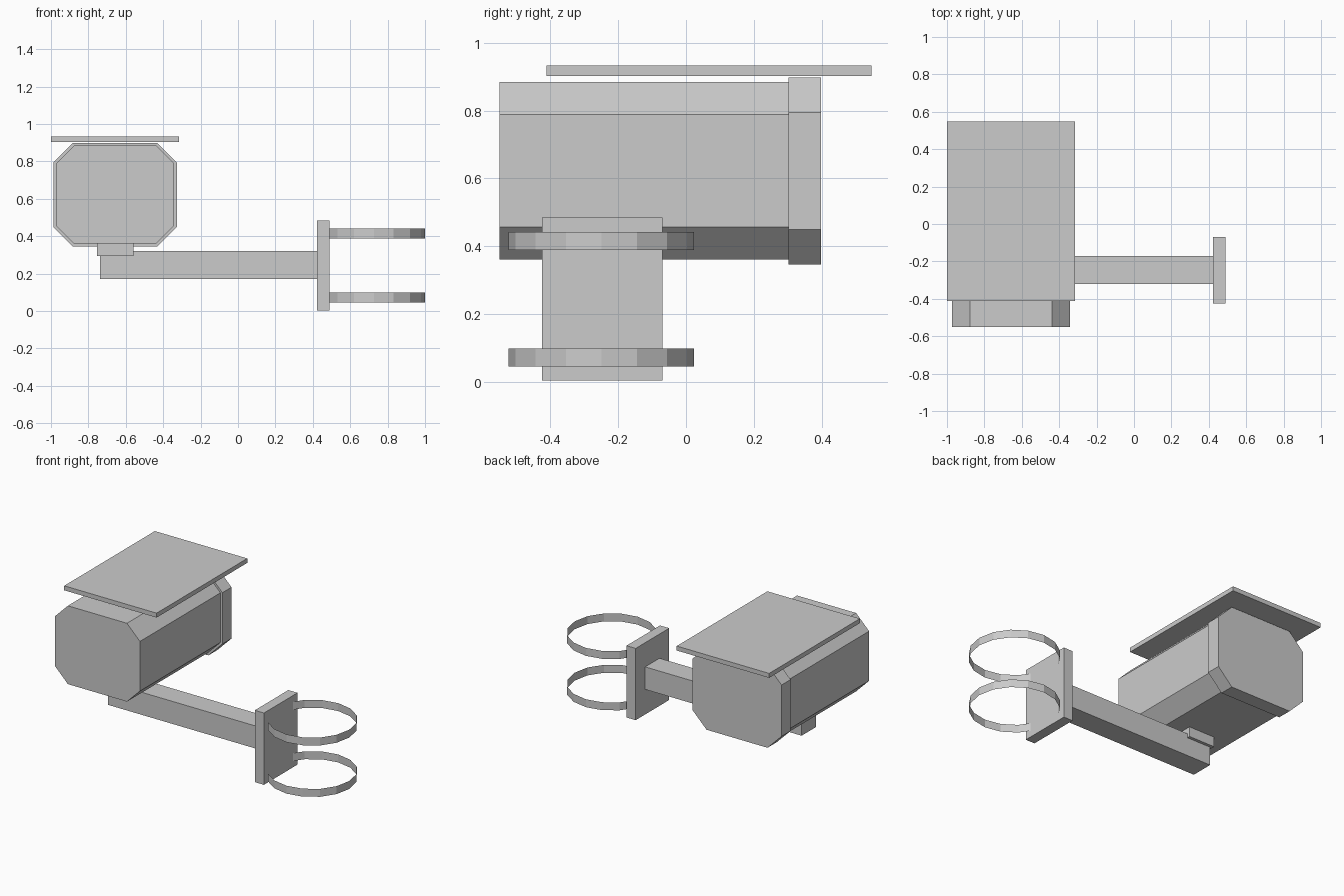
import bpy, bmesh, math

cube = bpy.data.objects.get("Cube")
if cube:
    bpy.data.objects.remove(cube, do_unlink=True)

grey = bpy.data.materials.new("plain grey")
grey.use_nodes = True
GREY = (0.6, 0.6, 0.6, 1)
grey.diffuse_color = GREY
grey.node_tree.nodes["Principled BSDF"].inputs["Base Color"].default_value = GREY


def finish(name, bm):
    mesh = bpy.data.meshes.new(name)
    bm.to_mesh(mesh)
    bm.free()
    mesh.materials.append(grey)
    obj = bpy.data.objects.new(name, mesh)
    bpy.context.collection.objects.link(obj)
    return obj


def prism(name, profile, y0, y1):
    """Extrude an x-z outline from y0 to y1."""
    bm = bmesh.new()
    face = bm.faces.new([bm.verts.new((x, y0, z)) for x, z in profile])
    new = bmesh.ops.extrude_face_region(bm, geom=[face])["geom"]
    moved = [v for v in new if isinstance(v, bmesh.types.BMVert)]
    bmesh.ops.translate(bm, vec=(0, y1 - y0, 0), verts=moved)
    bmesh.ops.recalc_face_normals(bm, faces=bm.faces)
    return finish(name, bm)


def box(name, x0, x1, y0, y1, z0, z1):
    return prism(name, [(x0, z0), (x1, z0), (x1, z1), (x0, z1)], y0, y1)


def octagon(x0, x1, z0, z1, cut):
    return [(x0 + cut, z0), (x1 - cut, z0), (x1, z0 + cut), (x1, z1 - cut),
            (x1 - cut, z1), (x0 + cut, z1), (x0, z1 - cut), (x0, z0 + cut)]


def band(name, cx, cy, radius, z0, z1, sides=16):
    """Open strap ring without thickness."""
    bm = bmesh.new()
    rows = [[bm.verts.new((cx + radius * math.cos(math.tau * i / sides),
                           cy + radius * math.sin(math.tau * i / sides), z))
             for i in range(sides)] for z in (z0, z1)]
    low, high = rows
    for i in range(sides):
        j = (i + 1) % sides
        bm.faces.new((low[i], low[j], high[j], high[i]))
    return finish(name, bm)


# Chamfered housing with a slightly larger end cap
prism("housing", octagon(-0.972, -0.342, 0.36, 0.885, 0.096), -0.55, 0.302)
prism("end_cap", octagon(-0.987, -0.327, 0.346, 0.898, 0.104), 0.302, 0.398)

# Sun shield above the housing
box("sun_shield", -1.0, -0.315, -0.412, 0.548, 0.903, 0.933)

# Foot, arm and wall plate
box("mount_foot", -0.753, -0.56, -0.343, -0.15, 0.294, 0.362)
box("support_arm", -0.738, 0.422, -0.322, -0.17, 0.171, 0.322)
box("back_plate", 0.422, 0.49, -0.425, -0.07, 0.003, 0.484)

# Pole straps
for label, z in (("lower", 0.045), ("upper", 0.389)):
    band(label + "_strap", 0.726, -0.25, 0.274, z, z + 0.053)
